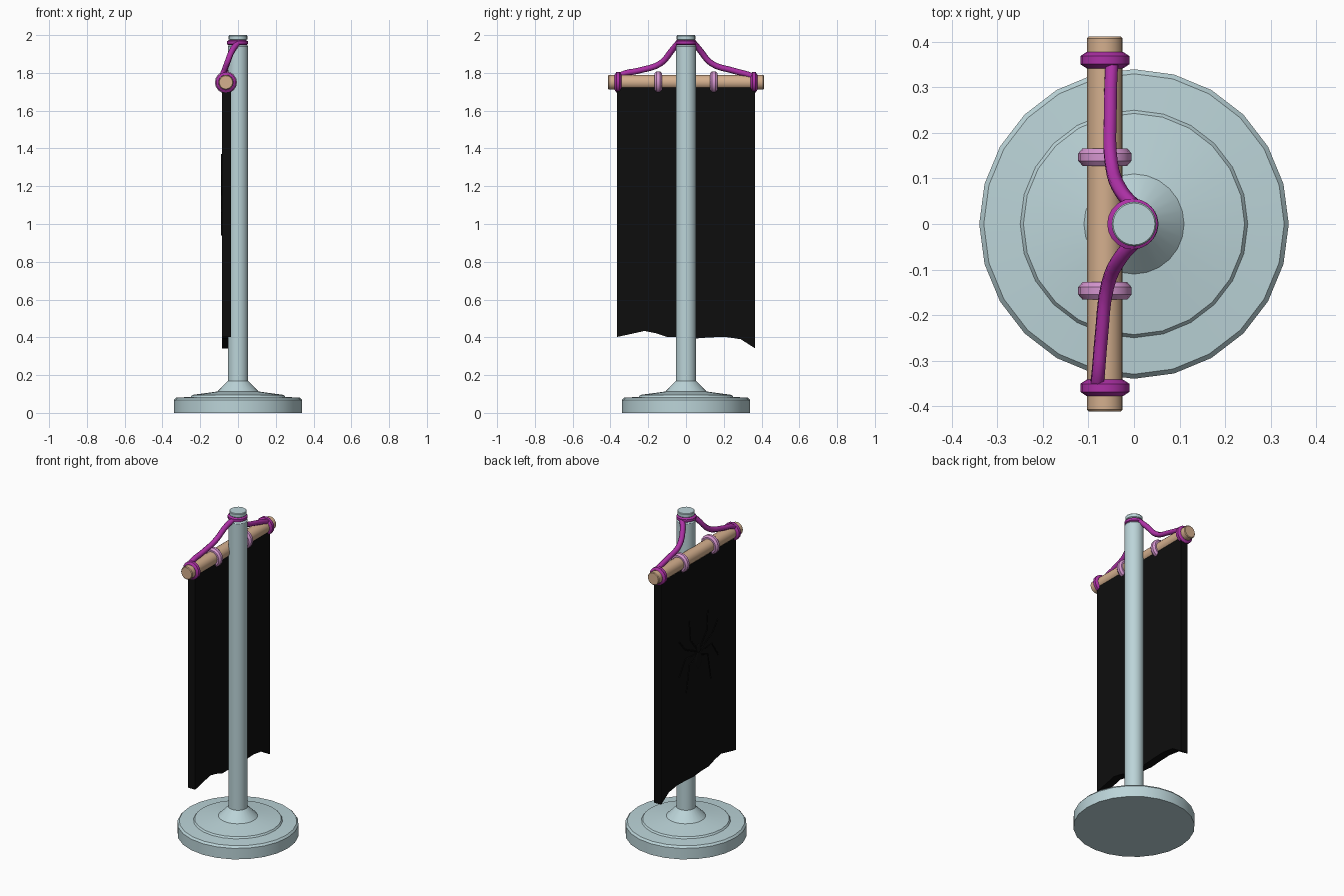
import bpy, bmesh, math
from mathutils import Vector

if "Cube" in bpy.data.objects:
    bpy.data.objects.remove(bpy.data.objects["Cube"])

BAR_X, BAR_Z = -0.064, 1.75


def material(name, rgb):
    m = bpy.data.materials.new(name)
    m.diffuse_color = (*rgb, 1)
    m.use_nodes = True
    m.node_tree.nodes["Principled BSDF"].inputs["Base Color"].default_value = m.diffuse_color
    return m


METAL = material("pale_metal", (0.50, 0.66, 0.69))
WOOD = material("wood", (0.66, 0.43, 0.27))
ROPE = material("purple_rope", (0.42, 0.03, 0.38))
PINK = material("pink_ring", (0.66, 0.30, 0.62))
CLOTH = material("black_cloth", (0.004, 0.004, 0.004))


def finish(name, bm, mat, angle=30):
    bmesh.ops.recalc_face_normals(bm, faces=bm.faces[:])
    me = bpy.data.meshes.new(name)
    bm.to_mesh(me)
    bm.free()
    me.materials.append(mat)
    for p in me.polygons:
        p.use_smooth = True
    me.set_sharp_from_angle(angle=math.radians(angle))
    ob = bpy.data.objects.new(name, me)
    bpy.context.collection.objects.link(ob)
    return ob


def lathe(name, profile, mat, sides=24, axis='Z', center=(0, 0, 0), closed=False, angle=30):
    """Revolve (radius, height) points around Z or Y; caps ends unless closed."""
    bm = bmesh.new()
    rings = []
    for r, h in profile:
        ring = []
        for i in range(sides):
            a = 2 * math.pi * i / sides
            p = (r * math.cos(a), r * math.sin(a), h)
            if axis == 'Y':
                p = (p[0], p[2], p[1])
            ring.append(bm.verts.new(Vector(p) + Vector(center)))
        rings.append(ring)
    pairs = list(zip(rings, rings[1:]))
    if closed:
        pairs.append((rings[-1], rings[0]))
    else:
        bm.faces.new(rings[0])
        bm.faces.new(rings[-1])
    for a, b in pairs:
        for i in range(sides):
            j = (i + 1) % sides
            bm.faces.new((a[i], a[j], b[j], b[i]))
    return finish(name, bm, mat, angle)


def ring_profile(major, minor, half_width, n=6):
    return [(major + minor * math.cos(2 * math.pi * (i + .5) / n),
             half_width * math.sin(2 * math.pi * (i + .5) / n) / math.sin(math.pi * .5))
            for i in range(n)]


def rope(name, points, radius, mat, sides_res=1):
    cu = bpy.data.curves.new(name, 'CURVE')
    cu.dimensions = '3D'
    cu.bevel_depth = radius
    cu.bevel_resolution = sides_res
    cu.use_fill_caps = True
    cu.resolution_u = 4
    sp = cu.splines.new('BEZIER')
    sp.bezier_points.add(len(points) - 1)
    for bp, p in zip(sp.bezier_points, points):
        bp.co = p
        bp.handle_left_type = bp.handle_right_type = 'AUTO'
    cu.materials.append(mat)
    ob = bpy.data.objects.new(name, cu)
    bpy.context.collection.objects.link(ob)
    return ob


# Stepped base, and pole with a groove for the rope
lathe("base", [(.34, 0), (.34, .068), (.33, .08), (.25, .085), (.243, .095),
               (.11, .113), (.054, .17)], METAL)
lathe("pole", [(.054, .16), (.054, 1.94), (.05, 1.946), (.042, 1.95),
               (.042, 1.972), (.049, 1.978), (.049, 1.996), (.046, 2.0)], METAL)

# Crossbar
lathe("crossbar", [(.035, -.412), (.039, -.408), (.039, .408), (.035, .412)],
      WOOD, 20, 'Y', (BAR_X, 0, BAR_Z))

# Rings and rope loops around the crossbar, rope loop around the pole
for s, side in ((-1, "front"), (1, "back")):
    lathe(side + "_banner_ring", ring_profile(.042, .018, .021, 8), PINK, 16, 'Y',
          (BAR_X, s * .147, BAR_Z), True)
    lathe(side + "_rope_loop", ring_profile(.040, .016, .018), ROPE, 16, 'Y',
          (BAR_X, s * .36, BAR_Z), True)
lathe("pole_rope_loop", ring_profile(.042, .016, .015), ROPE, 20, 'Z',
      (-.003, 0, 1.96), True)

# Hanging ropes from the pole to each end of the bar
rope("back_rope", [(.005, .035, 1.965), (-.027, .07, 1.925), (-.05, .135, 1.85),
                   (-.052, .25, 1.812), (-.05, .33, 1.79), (-.047, .368, 1.775)], .016, ROPE)
rope("front_rope", [(.005, -.035, 1.965), (-.027, -.07, 1.925), (-.058, -.135, 1.85),
                    (-.072, -.25, 1.812), (-.08, -.34, 1.79), (-.083, -.36, 1.77)], .016, ROPE)

# Banner: thick slab with a ragged lower edge
hem = [(-.365, .402), (-.29, .418), (-.22, .434), (-.16, .422), (-.10, .402),
       (-.03, .402), (.05, .394), (.13, .400), (.21, .402), (.29, .390), (.365, .342)]
bm = bmesh.new()
cols = []
for y, z in hem:
    cols.append([bm.verts.new(p) for p in
                 ((-.086, y, z), (-.037, y, z), (-.037, y, 1.735), (-.086, y, 1.735))])
for a, b in zip(cols, cols[1:]):
    for i in range(4):
        j = (i + 1) % 4
        bm.faces.new((a[i], a[j], b[j], b[i]))
bm.faces.new(cols[0])
bm.faces.new(cols[-1])
finish("banner", bm, CLOTH)

# Embroidered spider in low relief on the banner face
EX, EZ = -.085, 1.15
for name, dz, ry, rz in (("abdomen", -.05, .032, .055), ("head", .02, .022, .028)):
    bm = bmesh.new()
    bmesh.ops.create_uvsphere(bm, u_segments=12, v_segments=8, radius=1)
    for v in bm.verts:
        v.co = (EX + v.co.x * .006, v.co.y * ry, EZ + dz + v.co.z * rz)
    finish("spider_" + name, bm, CLOTH)
legs = [((.08, .10), (.09, .22)), ((.13, .06), (.19, .13)),
        ((.13, .00), (.19, -.09)), ((.09, -.05), (.12, -.21))]
for s in (-1, 1):
    for i, (knee, tip) in enumerate(legs):
        ob = rope(f"spider_leg_{i + 1}_{'left' if s > 0 else 'right'}",
                  [(EX, s * .01, EZ + .015 - .012 * i), (EX, s * knee[0], EZ + knee[1]),
                   (EX, s * tip[0], EZ + tip[1])], .005, CLOTH, 0)
        for bp in ob.data.splines[0].bezier_points:
            bp.handle_left_type = bp.handle_right_type = 'VECTOR'
